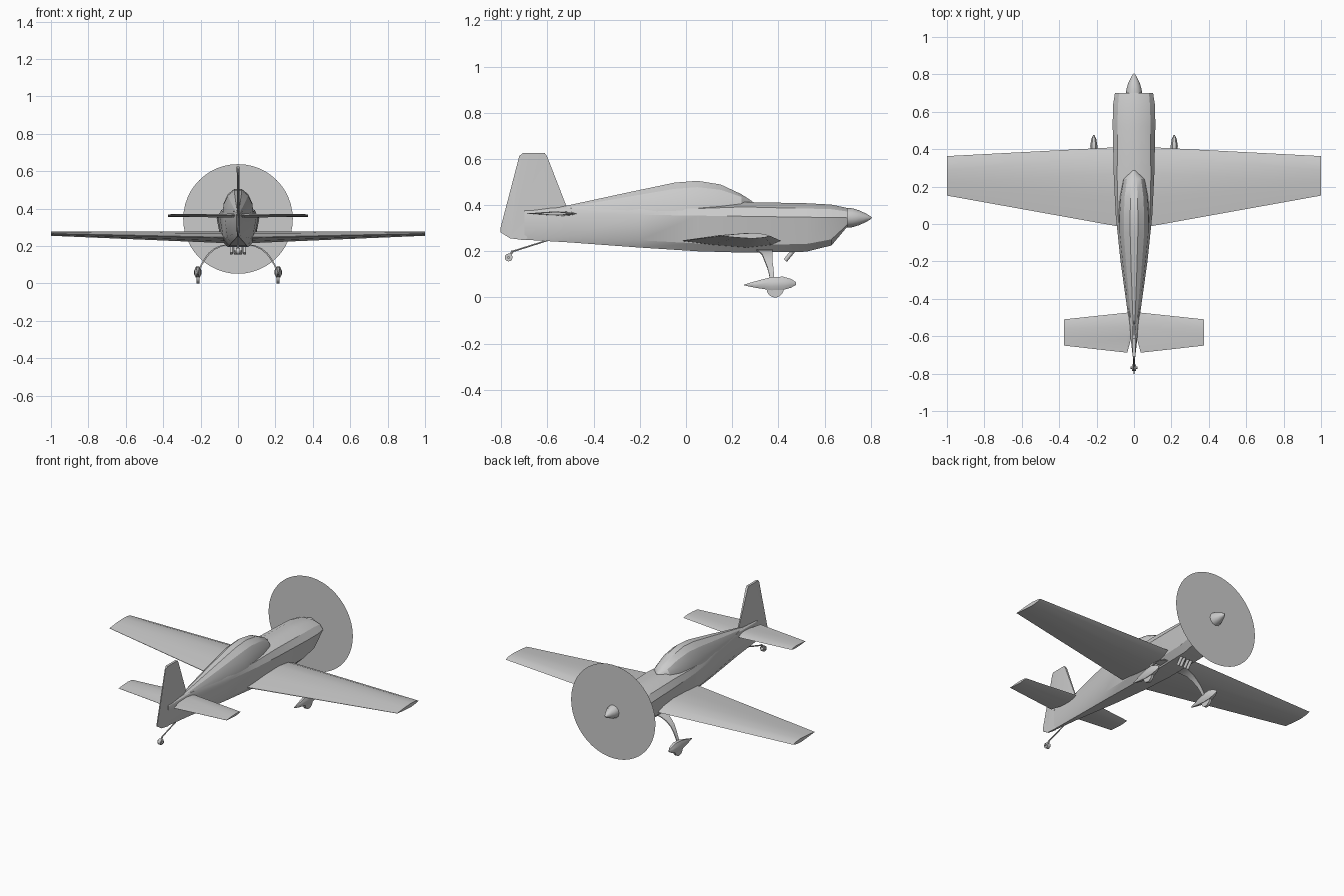
import bpy, bmesh, math
from mathutils import Vector

if "Cube" in bpy.data.objects:
    bpy.data.objects.remove(bpy.data.objects["Cube"])


def finish(name, bm, angle=25):
    bmesh.ops.remove_doubles(bm, verts=bm.verts, dist=0.0002)
    bmesh.ops.recalc_face_normals(bm, faces=bm.faces)
    me = bpy.data.meshes.new(name)
    bm.to_mesh(me)
    bm.free()
    me.shade_smooth()
    me.set_sharp_from_angle(angle=math.radians(angle))
    ob = bpy.data.objects.new(name, me)
    bpy.context.collection.objects.link(ob)
    return ob


def loft(name, rings, angle=25):
    """Skin closed rings of equal length and cap both ends."""
    bm = bmesh.new()
    vs = [[bm.verts.new(p) for p in r] for r in rings]
    n = len(vs[0])
    for a, b in zip(vs, vs[1:]):
        for i in range(n):
            j = (i + 1) % n
            bm.faces.new((a[i], a[j], b[j], b[i]))
    bm.faces.new(vs[0])
    bm.faces.new(vs[-1])
    return finish(name, bm, angle)


def mirrored_ring(y, half):
    """Half section (x, z) from bottom to top, reflected in x = 0."""
    right = [(x, y, z) for x, z in half]
    return right + [(-x, y, z) for x, z in reversed(half)]


def tube(name, p, q, r, sides=8, r2=None):
    p, q = Vector(p), Vector(q)
    rot = (q - p).to_track_quat('Z', 'Y')
    rings = []
    for c, rad in ((p, r), (q, r if r2 is None else r2)):
        rings.append([c + rot @ Vector((rad * math.cos(2 * math.pi * i / sides),
                                        rad * math.sin(2 * math.pi * i / sides), 0))
                      for i in range(sides)])
    return loft(name, rings, 50)


# fuselage: y, bottom z, belly half width, side half width, shoulder z, shoulder half width, top z
body = [(-0.70, .250, .006, .008, .372, .007, .380),
        (-0.50, .238, .018, .030, .385, .022, .392),
        (-0.20, .216, .042, .072, .383, .064, .390),
        (0.05, .200, .056, .098, .385, .085, .395),
        (0.25, .194, .064, .108, .392, .090, .413),
        (0.52, .198, .068, .114, .385, .088, .408),
        (0.63, .225, .066, .113, .382, .086, .402),
        (0.70, .308, .075, .102, .372, .080, .387)]
rings = []
for y, zb, wb, w, zs, ws, zt in body:
    zm = .365 - .02 * (y + .7) / 1.4
    chine = zb + (zm - zb) * .22
    rings.append(mirrored_ring(y, [(wb * .85, zb), ((wb + w) * .5, chine), (w, zm),
                                   (ws, zs), (ws * .45, zt)]))
loft("fuselage", rings)

# canopy and rear deck: y, sill half width, sill z, top z
deck = [(0.287, .008, .405, .416), (0.24, .058, .395, .447), (0.15, .075, .385, .489),
        (0.05, .082, .380, .505), (-0.05, .082, .375, .497), (-0.25, .060, .370, .455),
        (-0.56, .016, .360, .388)]
loft("canopy", [mirrored_ring(y, [(w, zs), (w * .93, zs + (zt - zs) * .4),
                                  (w * .66, zs + (zt - zs) * .78), (w * .25, zt)])
                for y, w, zs, zt in deck])


# wings and tailplane: faceted aerofoil from leading edge to trailing edge
def section(x, front, back, z, up, down, skew=0):
    c = front - back
    pts = [(0, 0), (.12, .65), (.35, 1), (.65, .7), (1, .06),
           (1, -.06), (.7, -.6), (.35, -1), (.1, -.6)]
    return [(x, front - c * t, z + h * (up if h > 0 else down)) for t, h in pts]


for s, side in ((1, "right"), (-1, "left")):
    loft(side + "_wing", [section(s * .04, .415, -.015, .245, .033, .030),
                          section(s * .10, .410, -.010, .246, .033, .029),
                          section(s * 1.0, .363, .152, .267, .012, .012)], 20)
    loft(side + "_tailplane", [section(s * .004, -.470, -.570, .363, .010, .010),
                               section(s * .036, -.474, -.688, .363, .010, .010),
                               section(s * .375, -.510, -.650, .363, .007, .007)], 20)

    # sprung landing gear leg: x, z, front y, back y
    leg = [(.03, .207, .375, .30), (.085, .203, .375, .31), (.125, .185, .374, .330),
           (.155, .160, .374, .340), (.178, .130, .378, .352), (.195, .100, .381, .360),
           (.208, .070, .383, .364)]
    loft(side + "_gear_leg", [[(s * (x - .002), f, z - .002), (s * (x + .002), f, z + .002),
                               (s * (x + .003), b, z + .003), (s * (x - .003), b, z - .003)]
                              for x, z, f, b in leg])

    # wheel fairing: y, low z, high z, half width
    pod = [(.252, .052, .056, .003), (.30, .042, .070, .010), (.37, .031, .088, .018),
           (.42, .032, .090, .019), (.455, .042, .080, .013), (.477, .055, .066, .003)]
    loft(side + "_wheel_fairing",
         [[(s * .215 + w * a, y, lo + (hi - lo) * b) for a, b in
           ((-.6, 0), (.6, 0), (1, .3), (1, .65), (.5, 1), (-.5, 1), (-1, .65), (-1, .3))]
          for y, lo, hi, w in pod], 35)
    tube(side + "_main_wheel", (s * .215 - .008, .386, .037), (s * .215 + .008, .386, .037), .037, 18)

    # exhaust pipes
    for k, x in enumerate((.014, .035)):
        tube(f"{side}_exhaust_{k + 1}", (s * x, .475, .215), (s * x, .43, .160), .009)

# fin and rudder
outline = [(-.70, .248), (-.762, .256), (-.803, .282), (-.803, .302), (-.722, .612),
           (-.708, .625), (-.612, .625), (-.602, .612), (-.515, .388), (-.56, .34)]
bm = bmesh.new()
sides = []
for s in (1, -1):
    vs = []
    for y, z in outline:
        edge = y < -.71 or y > -.53
        vs.append(bm.verts.new((s * (.003 if edge else .007), y, z)))
    bm.faces.new(vs)
    sides.append(vs)
for i in range(len(outline)):
    j = (i + 1) % len(outline)
    bm.faces.new((sides[0][i], sides[0][j], sides[1][j], sides[1][i]))
bmesh.ops.triangulate(bm, faces=[f for f in bm.faces if len(f.verts) > 4])
finish("fin_and_rudder", bm)

# tail wheel on its strut
tube("tail_strut", (0, -.60, .247), (0, -.755, .198), .004, 6)
tube("tail_fork", (0, -.750, .202), (0, -.768, .174), .006, 6)
tube("tail_axle", (-.019, -.768, .173), (.019, -.768, .173), .006, 8)
tube("tail_wheel", (-.010, -.768, .173), (.010, -.768, .173), .017, 12)

# spinner
nose = [(.69, .043), (.72, .041), (.75, .032), (.78, .018), (.797, .008), (.805, .001)]
loft("spinner", [[(r * math.cos(i * math.pi / 6), y, .345 + r * math.sin(i * math.pi / 6))
                  for i in range(12)] for y, r in nose], 40)

# spinning propeller disc
bm = bmesh.new()
bm.faces.new([bm.verts.new((.293 * math.cos(i * math.pi / 24), .722, .345 + .293 * math.sin(i * math.pi / 24)))
              for i in range(48)])
finish("propeller_disc", bm)
